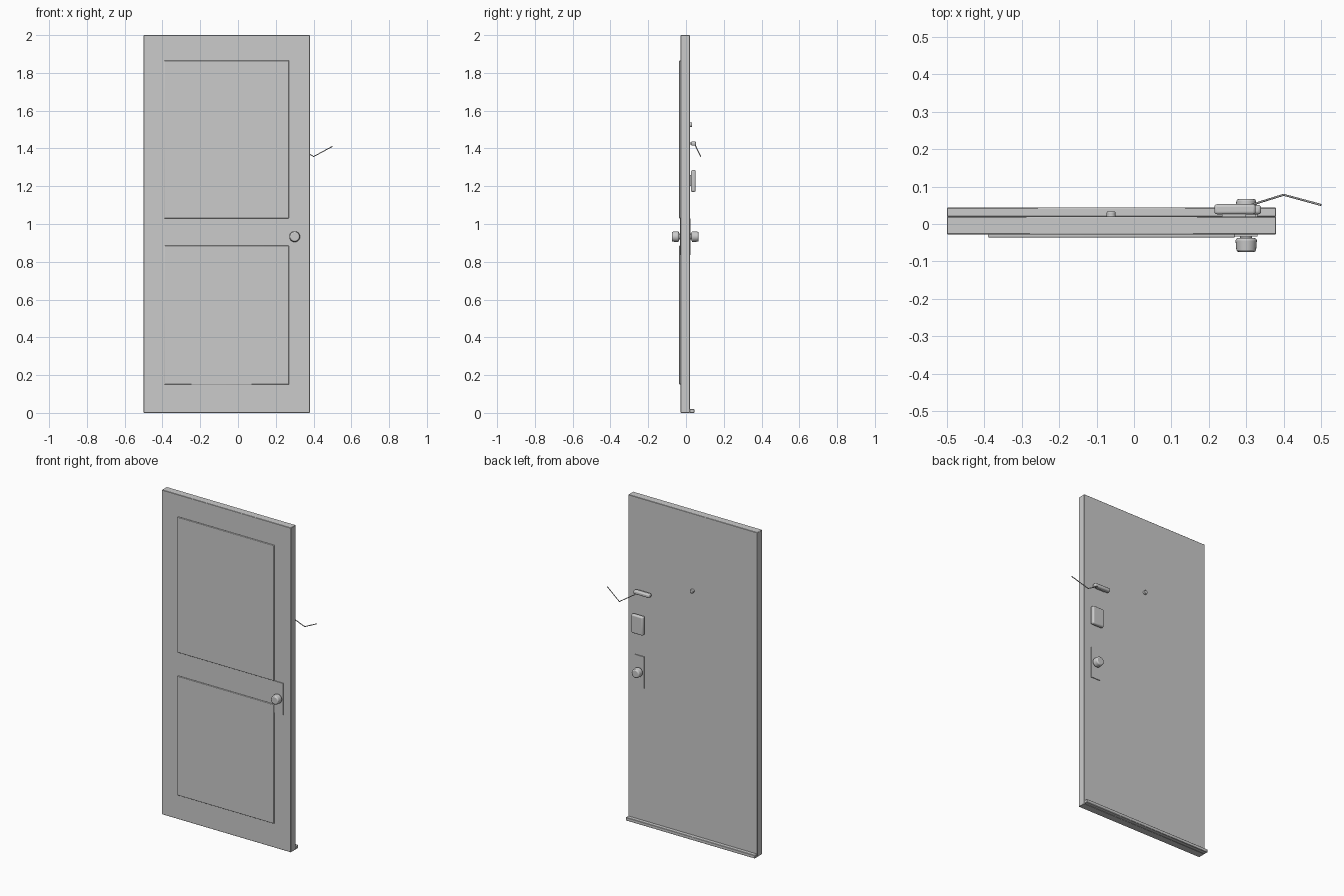
import bpy, math
from mathutils import Vector

if "Cube" in bpy.data.objects:
    bpy.data.objects.remove(bpy.data.objects["Cube"])

grey = bpy.data.materials.new("plain_grey")
grey.diffuse_color = (0.6, 0.6, 0.6, 1)
grey.use_nodes = True
grey.node_tree.nodes["Principled BSDF"].inputs["Base Color"].default_value = grey.diffuse_color


def finish(obj, name, bevel=0, segments=1):
    obj.name = name
    obj.data.materials.append(grey)
    if bevel:
        mod = obj.modifiers.new("bevel", 'BEVEL')
        mod.width, mod.segments = bevel, segments
        bpy.ops.object.shade_smooth_by_angle(angle=math.radians(35))
    return obj


def box(name, x, y, z, bevel=0, segments=1):
    lo, hi = Vector((x[0], y[0], z[0])), Vector((x[1], y[1], z[1]))
    bpy.ops.mesh.primitive_cube_add(size=1, location=(lo + hi) / 2)
    obj = bpy.context.object
    obj.scale = hi - lo
    bpy.ops.object.transform_apply(location=False, rotation=False, scale=True)
    return finish(obj, name, bevel, segments)


def cyl_y(name, x, z, y0, y1, r0, r1, bevel=0, sides=24):
    # cylinder or cone along y, radius r0 at y0 and r1 at y1
    a, b = Vector((x, y0, z)), Vector((x, y1, z))
    bpy.ops.mesh.primitive_cone_add(vertices=sides, radius1=r0, radius2=r1, depth=abs(y1 - y0),
                                    location=(a + b) / 2)
    obj = bpy.context.object
    obj.rotation_euler = (b - a).to_track_quat('Z', 'Y').to_euler()
    bpy.ops.object.shade_smooth_by_angle(angle=math.radians(35))
    return finish(obj, name, bevel, 2)


# Door leaf, raised front panels and bottom sweep
box("door_leaf", (-0.5, 0.38), (-0.028, 0.02), (0, 2), 0.002)
box("upper_panel", (-0.39, 0.27), (-0.036, -0.027), (1.03, 1.865), 0.003, 2)
box("lower_panel", (-0.39, 0.27), (-0.036, -0.027), (0.15, 0.885), 0.003, 2)
box("bottom_sweep", (-0.5, 0.38), (0.019, 0.044), (0, 0.02), 0.002)

# Knob and plate on both sides
for side, s, face in (("front", -1, -0.028), ("back", 1, 0.02)):
    box(side + "_lock_plate", (0.27, 0.33), sorted((face - s * 0.002, face + s * 0.005)), (0.835, 1.03))
    cyl_y(side + "_knob_neck", 0.30, 0.933, face, face + s * 0.015, 0.016, 0.016)
    cyl_y(side + "_knob", 0.30, 0.933, face + s * 0.01, face + s * 0.047, 0.029, 0.026, 0.006)

# Deadbolt case on a small base
box("deadbolt_base", (0.275, 0.325), (0.019, 0.03), (1.2, 1.26))
box("deadbolt_case", (0.26, 0.34), (0.026, 0.051), (1.17, 1.285), 0.008, 3)

# Chain guard on a short mount
box("chain_guard_mount", (0.235, 0.3), (0.019, 0.03), (1.42, 1.432))
box("chain_guard", (0.215, 0.325), (0.026, 0.053), (1.415, 1.437), 0.007, 3)

# Peephole
cyl_y("peephole", -0.061, 1.525, 0.019, 0.033, 0.012, 0.012, 0.002, 16)

# Hanging chain
curve = bpy.data.curves.new("chain", 'CURVE')
curve.dimensions = '3D'
curve.bevel_depth, curve.bevel_resolution = 0.0028, 1
curve.use_fill_caps = True
path = [(0.31, 0.05, 1.415), (0.40, 0.078, 1.357), (0.50, 0.051, 1.411)]
spline = curve.splines.new('POLY')
spline.points.add(len(path) - 1)
for p, co in zip(spline.points, path):
    p.co = (*co, 1)
chain = bpy.data.objects.new("chain", curve)
bpy.context.collection.objects.link(chain)
chain.data.materials.append(grey)
